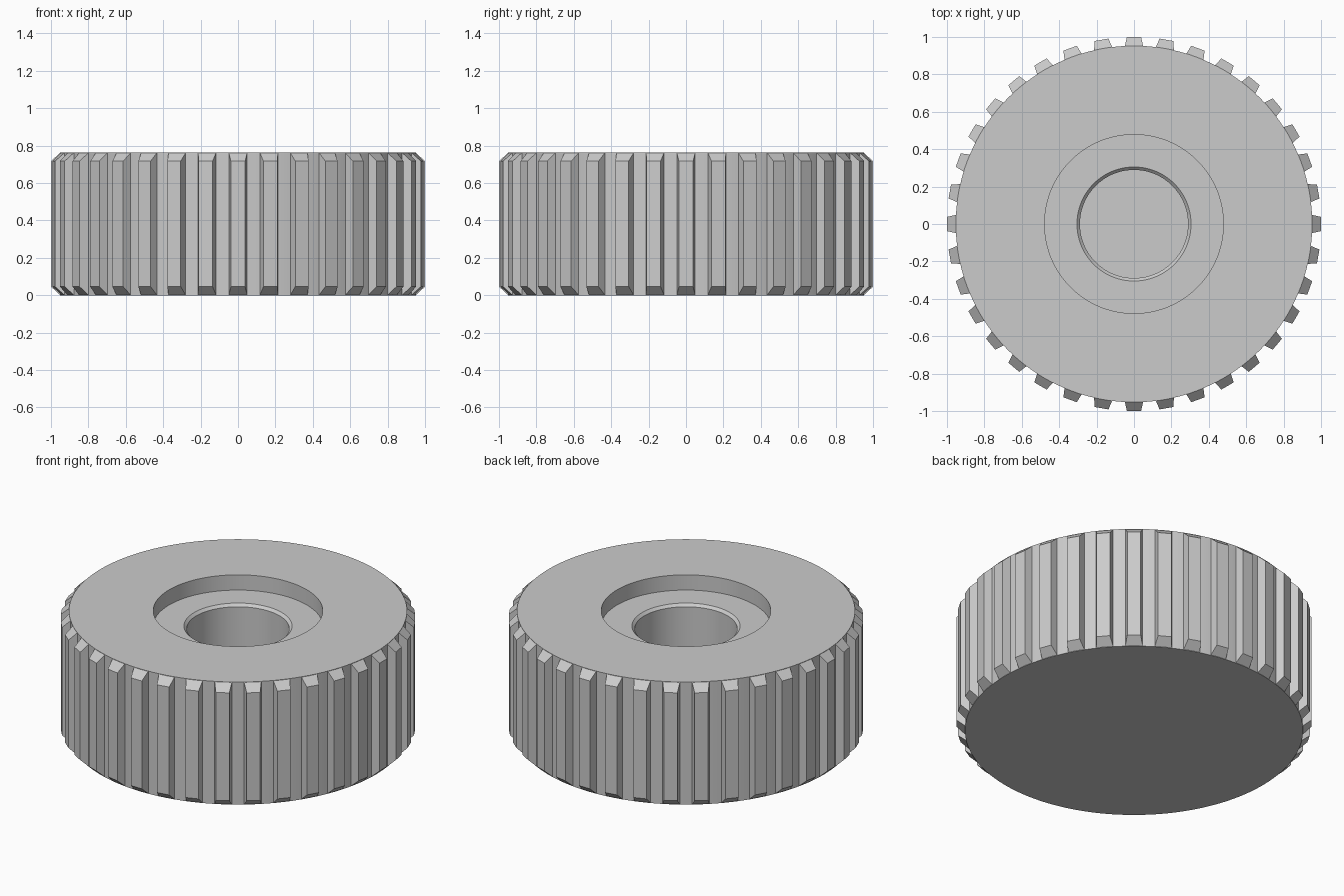
import bpy, bmesh, math
from mathutils import Matrix, Vector

cube = bpy.data.objects.get("Cube")
if cube:
    bpy.data.objects.remove(cube, do_unlink=True)

HEIGHT = 0.763
BODY_R = 0.953
TEETH = 36

grey = bpy.data.materials.new("plain grey")
grey.use_nodes = True
colour = (0.6, 0.6, 0.6, 1)
grey.diffuse_color = colour
grey.node_tree.nodes["Principled BSDF"].inputs["Base Color"].default_value = colour


def finish(name, bm):
    bmesh.ops.recalc_face_normals(bm, faces=bm.faces[:])
    mesh = bpy.data.meshes.new(name)
    bm.to_mesh(mesh)
    bm.free()
    mesh.materials.append(grey)
    obj = bpy.data.objects.new(name, mesh)
    bpy.context.collection.objects.link(obj)
    return obj


# Knob body: turned profile with counterbore, chamfered lip and blind bore
seat = HEIGHT - 0.095
profile = [(0, 0), (BODY_R, 0), (BODY_R, HEIGHT), (0.478, HEIGHT),
           (0.478, seat), (0.305, seat), (0.289, seat - 0.016),
           (0.289, 0.14), (0, 0.14)]
bm = bmesh.new()
verts = [bm.verts.new((r, 0, z)) for r, z in profile]
edges = [bm.edges.new(pair) for pair in zip(verts, verts[1:])]
bmesh.ops.spin(bm, geom=verts + edges, cent=(0, 0, 0), axis=(0, 0, 1),
               angle=math.tau, steps=TEETH * 4, use_merge=False)
bmesh.ops.remove_doubles(bm, verts=bm.verts[:], dist=0.0001)
body = finish("knob_body", bm)
bpy.context.view_layer.objects.active = body
body.select_set(True)
bpy.ops.object.shade_smooth_by_angle(angle=math.radians(30))

# Grip teeth: tapered blocks with chamfered ends, repeated around the rim
bm = bmesh.new()
for i in range(TEETH):
    turn = Matrix.Rotation(math.tau * i / TEETH, 4, "Z")
    rings = []
    for radius, half, inset in ((BODY_R - 0.003, 0.049, 0), (1.0, 0.038, 0.046)):
        low, high = inset, HEIGHT - inset
        corners = ((-half, low), (half, low), (half, high), (-half, high))
        rings.append([bm.verts.new(turn @ Vector((x, radius, z))) for x, z in corners])
    inner, outer = rings
    bm.faces.new(inner)
    bm.faces.new(outer)
    for k in range(4):
        n = (k + 1) % 4
        bm.faces.new((inner[k], inner[n], outer[n], outer[k]))
finish("grip_teeth", bm)
